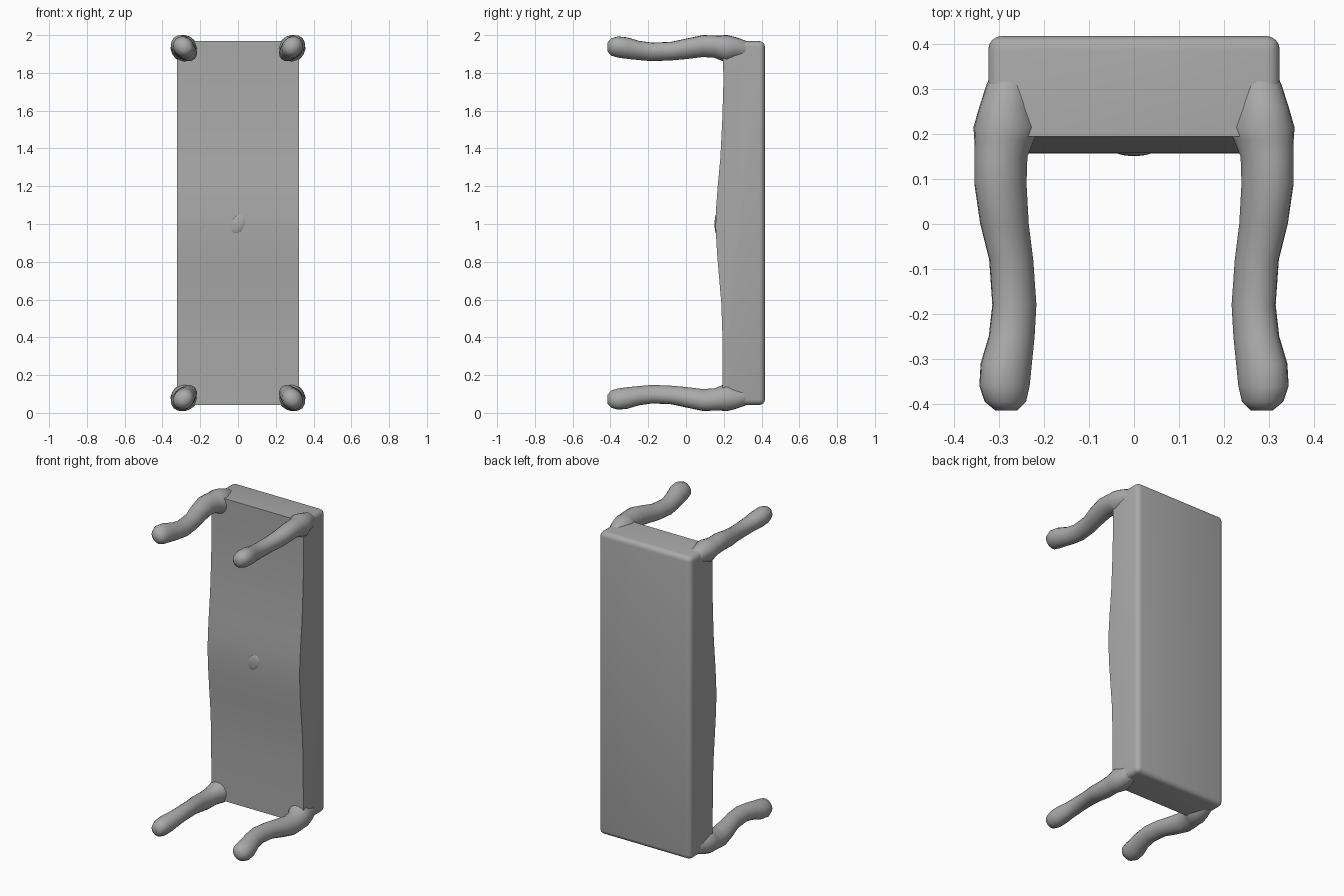
import bpy, bmesh, math
from mathutils import Vector

if "Cube" in bpy.data.objects:
    bpy.data.objects.remove(bpy.data.objects["Cube"])

grey = bpy.data.materials.new("plain grey")
grey.diffuse_color = (0.4, 0.4, 0.4, 1)
grey.use_nodes = True
grey.node_tree.nodes["Principled BSDF"].inputs["Base Color"].default_value = grey.diffuse_color


def finish(name, bm, angle=40):
    bmesh.ops.recalc_face_normals(bm, faces=bm.faces)
    me = bpy.data.meshes.new(name)
    bm.to_mesh(me)
    bm.free()
    me.materials.append(grey)
    ob = bpy.data.objects.new(name, me)
    bpy.context.collection.objects.link(ob)
    bpy.ops.object.select_all(action='DESELECT')
    ob.select_set(True)
    bpy.context.view_layer.objects.active = ob
    bpy.ops.object.shade_smooth_by_angle(angle=math.radians(angle))
    return ob


# Thick slab: side profile (y, z) with a bulging front, extruded across x
W = 0.324
front = [(0.195, 1.968), (0.198, 1.75), (0.192, 1.55), (0.182, 1.35), (0.168, 1.2), (0.159, 1.08),
         (0.157, 0.98), (0.164, 0.85), (0.175, 0.72), (0.187, 0.58), (0.193, 0.4), (0.195, 0.042)]
profile = [(0.418, 0.042), (0.418, 1.968)] + front
bm = bmesh.new()
face = bm.faces.new([bm.verts.new((-W, y, z)) for y, z in profile])
out = bmesh.ops.extrude_face_region(bm, geom=[face])
bmesh.ops.translate(bm, vec=(2 * W, 0, 0), verts=[v for v in out['geom'] if isinstance(v, bmesh.types.BMVert)])
bmesh.ops.recalc_face_normals(bm, faces=bm.faces)


def is_soft(e):
    a, b = e.verts[0].co, e.verts[1].co
    back = a.y > 0.4 and b.y > 0.4
    depth = abs(a.y - b.y) > 0.15
    return back or depth


# Round the back and the corner edges, leaving the front rim crisp
bmesh.ops.bevel(bm, geom=[e for e in bm.edges if is_soft(e)], offset=0.03, segments=4,
                profile=0.5, affect='EDGES')
finish("slab", bm)

# Small swelling in the middle of the front
bm = bmesh.new()
bmesh.ops.create_uvsphere(bm, u_segments=20, v_segments=10, radius=1)
for v in bm.verts:
    x, y, z = v.co
    v.co = (0.03 * x + 0.03 * z, 0.162 + 0.011 * y, 1 - 0.025 * x + 0.045 * z)
finish("front_bump", bm)

# Wavy legs: rings (y, x centre, distance above middle, radius), rounded at the tip
RINGS = [(0.36, 0.275, 0.905, 0.03), (0.31, 0.278, 0.918, 0.05), (0.26, 0.285, 0.926, 0.059),
         (0.215, 0.283, 0.922, 0.074), (0.185, 0.289, 0.927, 0.066), (0.15, 0.296, 0.934, 0.059),
         (0.09, 0.297, 0.937, 0.058), (0.0, 0.288, 0.922, 0.054), (-0.08, 0.273, 0.910, 0.049),
         (-0.18, 0.266, 0.906, 0.049), (-0.25, 0.272, 0.914, 0.051), (-0.31, 0.284, 0.926, 0.057),
         (-0.36, 0.288, 0.932, 0.056), (-0.395, 0.286, 0.932, 0.046), (-0.415, 0.284, 0.932, 0.024)]
SIDES = 16


def make_leg(name, sx, sz):
    bm = bmesh.new()
    loops = []
    for y, cx, cz, r in RINGS:
        ring = []
        for i in range(SIDES):
            a = 2 * math.pi * i / SIDES
            # slightly longer along the outward diagonal
            k = r * (1 + 0.06 * math.cos(2 * (a - math.pi / 4)))
            ring.append(bm.verts.new((sx * (cx + k * math.cos(a)), y, 1.005 + sz * (cz + k * math.sin(a)))))
        loops.append(ring)
    for p, q in zip(loops, loops[1:]):
        for i in range(SIDES):
            j = (i + 1) % SIDES
            bm.faces.new((p[i], p[j], q[j], q[i]))
    bm.faces.new(loops[0])
    bm.faces.new(loops[-1])
    finish(name, bm, 60)


for sx, side in ((-1, "left"), (1, "right")):
    for sz, level in ((-1, "lower"), (1, "upper")):
        make_leg(f"{level}_{side}_leg", sx, sz)
